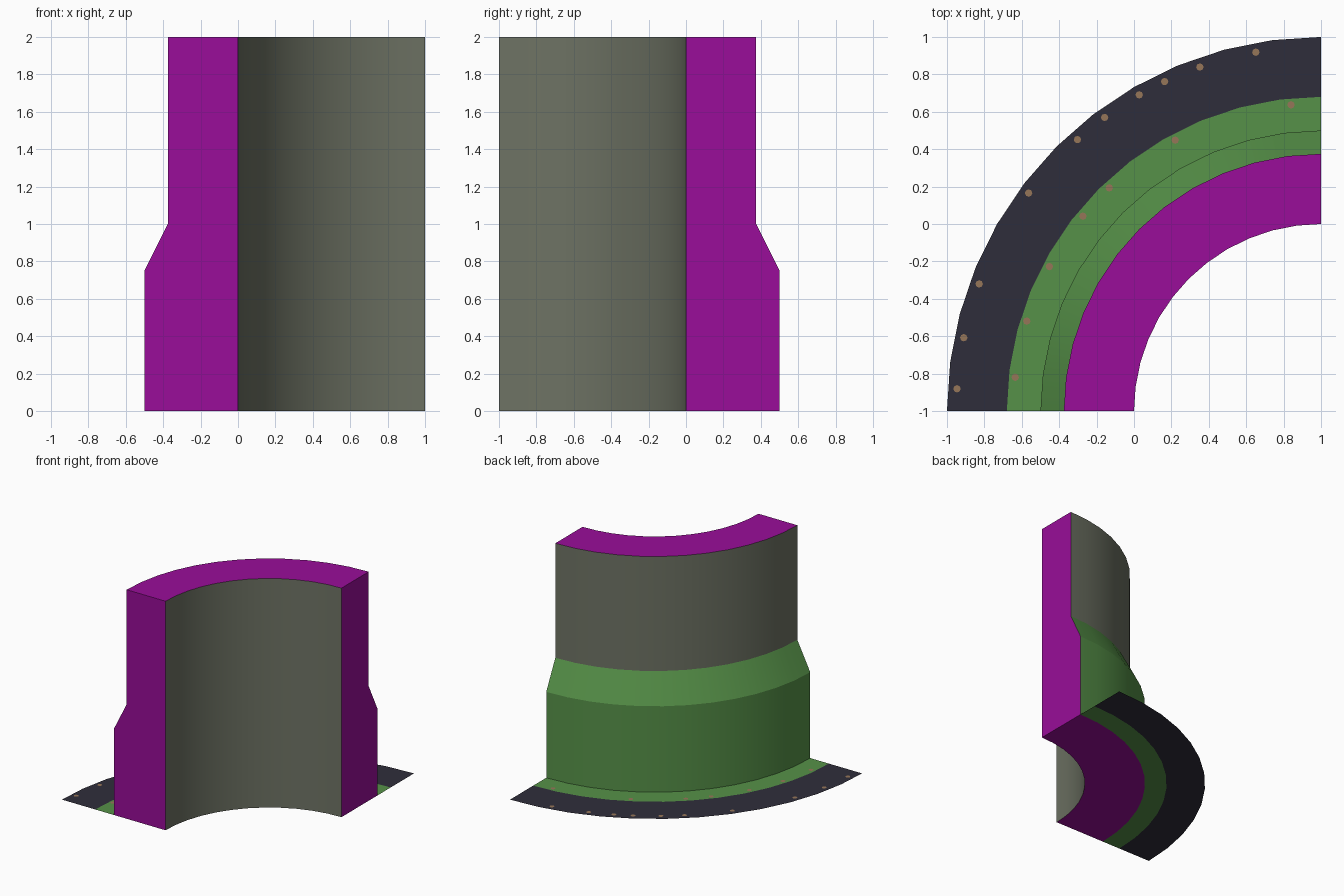
import bpy, bmesh, math

if "Cube" in bpy.data.objects:
    bpy.data.objects.remove(bpy.data.objects["Cube"])

AX, AY = 1.0, -1.0      # axis of the curved wall
SEG = 12                # facets in the quarter turn


def material(name, rgb):
    m = bpy.data.materials.new(name)
    m.diffuse_color = (*rgb, 1)
    m.use_nodes = True
    m.node_tree.nodes["Principled BSDF"].inputs["Base Color"].default_value = m.diffuse_color
    return m


PURPLE = material("purple", (0.319, 0.004, 0.319))
GREY = material("stone grey", (0.155, 0.170, 0.127))
GREEN = material("grass green", (0.093, 0.283, 0.065))
DARK = material("dark blue", (0.028, 0.027, 0.044))
BROWN = material("brown", (0.305, 0.181, 0.098))


def polar(r, deg, z):
    a = math.radians(deg)
    return (AX + r * math.cos(a), AY + r * math.sin(a), z)


def finish(name, bm, mats):
    me = bpy.data.meshes.new(name)
    bm.to_mesh(me)
    bm.free()
    for m in mats:
        me.materials.append(m)
    ob = bpy.data.objects.new(name, me)
    bpy.context.collection.objects.link(ob)
    return ob


def sweep(name, profile, slots, mats, closed):
    """Turn an (r, z) profile a quarter circle; slots gives a colour per edge."""
    bm = bmesh.new()
    rows = [[bm.verts.new(polar(r, 90 + 90 * i / SEG, z)) for r, z in profile]
            for i in range(SEG + 1)]
    n = len(profile)
    for a, b in zip(rows, rows[1:]):
        for j in range(n if closed else n - 1):
            k = (j + 1) % n
            f = bm.faces.new((a[j], b[j], b[k], a[k]))
            f.material_index = slots[j]
    if closed:
        bm.faces.new(rows[0])
        bm.faces.new(rows[-1][::-1])
    bmesh.ops.recalc_face_normals(bm, faces=bm.faces)
    if not closed and bm.faces[:][0].normal.z < 0:
        bmesh.ops.reverse_faces(bm, faces=bm.faces)
    ob = finish(name, bm, mats)
    bpy.context.view_layer.objects.active = ob
    ob.select_set(True)
    bpy.ops.object.shade_smooth_by_angle(angle=math.radians(25))
    ob.select_set(False)


# Curved wall: purple cut faces, grey wall, green sloped foot
sweep("curved_wall",
      [(1, 0), (1.5, 0), (1.5, 0.75), (1.375, 1), (1.375, 2), (1, 2)],
      [0, 2, 2, 1, 0, 1], [PURPLE, GREY, GREEN], True)

# Flat ground strips outside the wall
sweep("green_verge", [(1.5, 0), (1.68, 0)], [0], [GREEN], False)
sweep("dark_border", [(1.68, 0), (2, 0)], [0], [DARK], False)

# Small brown specks lying on the strips, by angle around the axis
bm = bmesh.new()
specks = {1.95: [100.3, 109.4, 115.4, 119.9, 126.4, 131.9, 143.3, 159.6, 168.4, 176.5],
          1.645: [95.6, 118.3, 133.5, 140.7, 152.0, 163.0, 173.7]}
for r, angles in specks.items():
    for deg in angles:
        cx, cy, cz = polar(r, deg, 0.003)
        bm.faces.new([bm.verts.new((cx + 0.02 * math.cos(t * math.pi / 4),
                                    cy + 0.02 * math.sin(t * math.pi / 4), cz))
                      for t in range(8)])
finish("ground_specks", bm, [BROWN])
